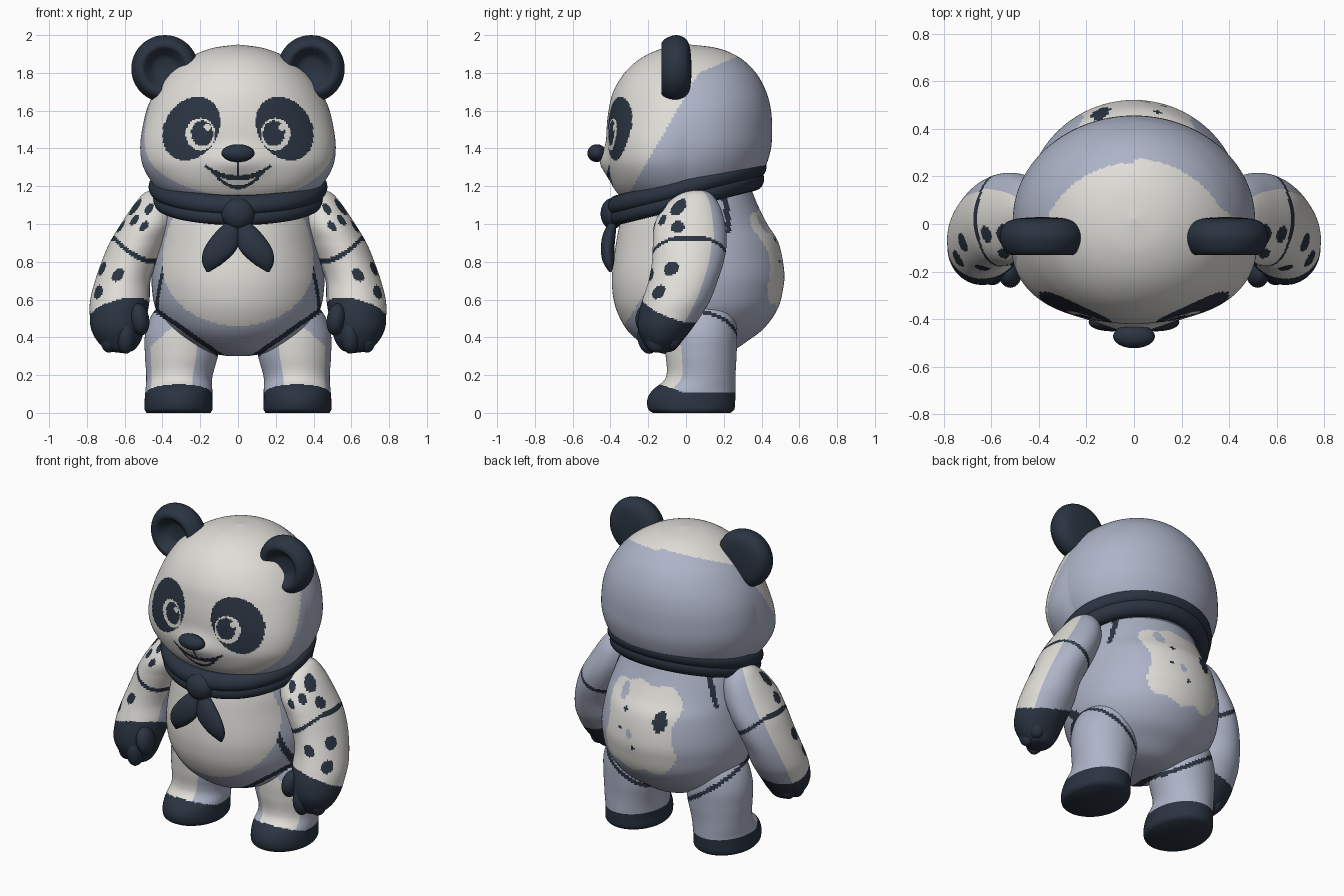
import bpy, bmesh, math
from math import sin, cos, pi, hypot, exp
from mathutils import Matrix, Vector

if "Cube" in bpy.data.objects:
    bpy.data.objects.remove(bpy.data.objects["Cube"], do_unlink=True)


def material(name, colour):
    mat = bpy.data.materials.new(name)
    mat.use_nodes = True
    mat.diffuse_color = (*colour, 1)
    shader = mat.node_tree.nodes["Principled BSDF"]
    shader.inputs["Base Color"].default_value = (*colour, 1)
    shader.inputs["Roughness"].default_value = 0.8
    return mat


CREAM, GREY, NAVY = range(3)
MATERIALS = [material("cream", (0.75, 0.73, 0.69)),
             material("lavender_grey", (0.42, 0.455, 0.575)),
             material("dark_navy", (0.023, 0.034, 0.053))]


def finish(name, bm):
    """Turn a bmesh into a smooth shaded object."""
    bmesh.ops.recalc_face_normals(bm, faces=bm.faces)
    mesh = bpy.data.meshes.new(name)
    bm.to_mesh(mesh)
    bm.free()
    for mat in MATERIALS:
        mesh.materials.append(mat)
    obj = bpy.data.objects.new(name, mesh)
    bpy.context.collection.objects.link(obj)
    bpy.ops.object.select_all(action='DESELECT')
    obj.select_set(True)
    bpy.context.view_layer.objects.active = obj
    bpy.ops.object.shade_smooth_by_angle(angle=math.radians(60))
    return obj


def spline(rows, steps):
    """Smooth interpolation between neighbouring profile rows."""
    out = []
    for i in range(len(rows) - 1):
        a, b, c, d = (rows[min(max(i + k, 0), len(rows) - 1)] for k in (-1, 0, 1, 2))
        for s in range(steps):
            t = s / steps
            out.append([q + t * (r - p) / 2 + t * t * (2 * p - 5 * q + 4 * r - e) / 2
                        + t ** 3 * (3 * q - p - 3 * r + e) / 2
                        for p, q, r, e in zip(a, b, c, d)])
    return out + [list(rows[-1])]


def loft(name, rows, colour, segs=64, steps=8, side=1, focus=0, warp=None):
    """Stack ellipses (z, cx, cy, rx, ry); colour(x, y, z, u, v) picks each face's material."""
    bm = bmesh.new()
    angles = []
    for k in range(segs):
        t = 2 * pi * k / segs - pi
        angles.append(t - focus * sin(t) - pi / 2)
    rings = []
    for z, cx, cy, rx, ry in spline(rows, steps):
        ring = []
        for a in angles:
            p = Vector((cx + max(rx, .001) * cos(a), cy + max(ry, .001) * sin(a), z))
            ring.append(bm.verts.new(warp(p) if warp else p))
        rings.append(ring)
    for low, high in zip(rings, rings[1:]):
        for k in range(segs):
            n = (k + 1) % segs
            face = bm.faces.new((low[k], low[n], high[n], high[k]))
            p = face.calc_center_median()
            gap = (angles[n] - angles[k]) % (2 * pi)
            mid = angles[k] + gap / 2
            face.material_index = colour(p.x, p.y, p.z, cos(mid), sin(mid))
    for ring in (rings[0], rings[-1]):
        cap = bm.faces.new(ring)
        p = cap.calc_center_median()
        cap.material_index = colour(p.x, p.y, p.z, 0, 0)
    for vert in bm.verts:
        vert.co.x *= side
    return finish(name, bm)


def navy(*_):
    return NAVY


def ellipsoid(name, centre, radii, turn=0):
    bm = bmesh.new()
    matrix = (Matrix.Translation(centre) @ Matrix.Rotation(turn, 4, 'Y')
              @ Matrix.Diagonal((*radii, 1)))
    bmesh.ops.create_uvsphere(bm, u_segments=32, v_segments=20, radius=1, matrix=matrix)
    for face in bm.faces:
        face.material_index = NAVY
    return finish(name, bm)


def front_back(rows):
    """Rows of (z, half width, front y, back y) to loft rows."""
    return [(z, 0, (f + b) / 2, rx, (b - f) / 2) for z, rx, f, b in rows]


# Head: face painted by rule, grey behind
def head_colour(x, y, z, u, v):
    if y < 0:
        ax = abs(x)
        dx, dz = ax - .247, z - 1.505
        patch = hypot((.55 * dx - .83 * dz) / .178, (.83 * dx + .55 * dz) / .14)
        if patch < 1:
            ex = x - math.copysign(.198, x)
            ez = z - 1.475
            glint = hypot(ex - .035, ez - .037) < .017
            iris = hypot((ax - .19) / .058, (ez - .004) / .068) < 1
            white = hypot(ex / .078, ez / .086) < 1
            return CREAM if glint or (white and not iris) else NAVY
        upper, lower = 1.25 + 1.9 * x * x, 1.19 + 4.6 * x * x
        if ax < .175 and abs(z - upper) < .008:
            return NAVY
        if lower - .006 < z < upper:
            teeth = ax < .095 and lower + .014 < z < upper - .02
            return CREAM if teeth else NAVY
        if ax < .007 and 1.25 < z < 1.35:
            return NAVY
    edge = (-.02 if x > 0 else -.06) + .58 * (z - 1.65) + 1.8 * max(0, z - 1.8)
    return GREY if y > edge else CREAM


def cheeks_and_muzzle(p):
    if p.y < 0:
        x, y = p.x, p.y
        r = hypot(x, y)
        bulge = .17 * abs(x ** 3 * y) / r ** 5 * exp(-((p.z - 1.34) / .2) ** 2)
        p.x += x * bulge
        p.y += y * bulge - .043 * exp(-(x / .15) ** 2 - ((p.z - 1.33) / .08) ** 2)
    return p


loft("head", front_back([
    (1.08, .28, -.24, .28), (1.13, .36, -.33, .32), (1.2, .43, -.385, .37),
    (1.3, .485, -.41, .42), (1.4, .507, -.415, .45), (1.5, .505, -.42, .456),
    (1.6, .485, -.41, .45), (1.7, .44, -.385, .425), (1.8, .365, -.325, .37),
    (1.88, .26, -.235, .285), (1.93, .14, -.12, .17), (1.95, .001, .019, .021)]),
    head_colour, segs=240, steps=14, focus=.5, warp=cheeks_and_muzzle)
ellipsoid("nose", (0, -.472, 1.375), (.088, .05, .047))


# Hip seam shared by the body and legs
def hip_seam(x, y, z):
    return abs(z - (.31 + .7 * (abs(x) - .1) - .2 * max(0, y))) < .015


# Body: cream belly, cream patch with spots on the back, dark seams
def body_colour(x, y, z, u, v):
    ax = abs(x)
    if hip_seam(x, y, z) and z < .6:
        return NAVY
    if y < 0 and hypot(x / .4, (z - .78) / (.5 if z > .78 else .32)) < 1:
        return CREAM
    armhole = abs(hypot((y - .02) / .205, (z - .95) / .4) - 1) < .07
    if ax > .3 and armhole and z > (.54 if y < 0 else .95):
        return NAVY
    if y > .2:
        if hypot((x + .14) / .04, (z - .89) / .06) < 1:
            return NAVY
        for sx, sz, r in ((.1, .92, .014), (.13, .8, .012), (.02, .7, .014)):
            if hypot(x - sx, z - sz) < r:
                return NAVY
        if hypot((x - .15) / .03, (z - 1.0) / .05) < 1 or hypot(x - .05, z - .78) < .025:
            return GREY
        wobble = .02 * sin(21 * z) + .015 * sin(34 * x)
        if (ax / (.24 + wobble)) ** 4 + (abs(z - .815) / (.275 + wobble)) ** 4 < 1:
            return CREAM
    return GREY


loft("body", front_back([
    (.3, .05, -.05, .15), (.325, .18, -.16, .24), (.38, .29, -.25, .325),
    (.45, .375, -.32, .415), (.55, .435, -.37, .485), (.65, .455, -.39, .513),
    (.75, .455, -.39, .52), (.9, .43, -.37, .49), (1.0, .41, -.35, .43),
    (1.1, .38, -.32, .38), (1.2, .33, -.27, .34)]),
    body_colour, segs=200, steps=10)

# Arms: spots given as (angle in degrees, height, radius)
SPOTS = [(-30, 1.09, .045), (-80, 1.08, .03), (-85, .99, .025), (-55, 1.02, .028),
         (-20, .985, .032), (-76, .73, .035), (-26, .765, .038), (-38, .64, .037)]


def arm_colour(x, y, z, u, v):
    if z < .59 - .4 * (y + .2) - .04 * u:
        return NAVY
    elbow = min(.92, .8 + 2.5 * (x - .43) ** 2)
    if abs(z - elbow) < .014:
        return NAVY
    if .5 * u - .85 * v < (-.2 if z > elbow else -.08):
        return GREY
    angle = math.atan2(v, u)
    for degrees, height, r in SPOTS:
        if hypot((angle - math.radians(degrees)) * .16, z - height) < r:
            return NAVY
    return CREAM


ARM = [(1.182, .43, .055, .005, .005), (1.165, .435, .05, .06, .075),
       (1.1, .445, .035, .108, .142), (1.0, .48, .02, .14, .187),
       (.9, .53, .02, .15, .195), (.8, .575, .01, .147, .19),
       (.7, .61, -.015, .147, .183), (.6, .625, -.05, .157, .18),
       (.53, .632, -.08, .153, .17), (.45, .637, -.11, .142, .145),
       (.38, .63, -.125, .115, .105), (.33, .62, -.13, .065, .065),
       (.318, .62, -.13, .005, .005)]


# Legs with built-in feet
def leg_colour(x, y, z, u, v):
    if z < .11 - .35 * min(0, y + .02) or hip_seam(x, y, z):
        return NAVY
    front = v < -.55 and u > -.4 and z < .47 - .9 * max(0, x - .33)
    return CREAM if front else GREY


LEG = [(0, .315, .03, .168, .205), (.02, .315, .028, .18, .228),
       (.07, .315, .028, .179, .233), (.12, .313, .042, .177, .22),
       (.17, .312, .072, .174, .19), (.22, .308, .081, .179, .182),
       (.31, .299, .08, .194, .188), (.42, .295, .08, .196, .19),
       (.53, .28, .08, .17, .176), (.6, .27, .08, .1, .12)]

TAIL = [(1.03, .02, -.38, .02, .015), (.95, .06, -.405, .064, .033),
        (.87, .092, -.415, .087, .036), (.8, .13, -.41, .06, .03),
        (.745, .16, -.4, .006, .006)]

FINGERS = [("thumb", (.52, -.2, .495), (.05, .068, .085), .15),
           ("index_finger", (.595, -.195, .41), (.052, .062, .097), 0),
           ("middle_finger", (.672, -.155, .41), (.054, .065, .092), -.2),
           ("little_finger", (.67, -.075, .42), (.055, .055, .085), -.2)]

# Ear profile (radius, depth) spun round the front-back axis, dished in front
EAR = [(.001, -.012), (.06, -.02), (.092, -.05), (.12, -.076), (.155, -.06),
       (.178, 0), (.16, .052), (.12, .074), (.06, .082), (.001, .084)]


def ear(name, side):
    bm = bmesh.new()
    verts = [bm.verts.new((r, y, 0)) for r, y in spline(EAR, 4)]
    edges = [bm.edges.new(pair) for pair in zip(verts, verts[1:])]
    bmesh.ops.spin(bm, geom=verts + edges, cent=(0, 0, 0), axis=(0, 1, 0),
                   angle=2 * pi, steps=48, use_duplicate=False)
    bmesh.ops.remove_doubles(bm, verts=bm.verts, dist=.0015)
    bmesh.ops.translate(bm, verts=bm.verts, vec=(.387 * side, -.055, 1.822))
    for face in bm.faces:
        face.material_index = NAVY
    finish(name, bm)


for side, label in ((1, "left"), (-1, "right")):
    loft(label + "_arm", ARM, arm_colour, segs=140, steps=11, side=side)
    loft(label + "_leg", LEG, leg_colour, segs=120, steps=9, side=side)
    loft(label + "_scarf_tail", TAIL, navy, segs=32, side=side)
    ear(label + "_ear", side)
    for part, (x, y, z), radii, turn in FINGERS:
        ellipsoid(f"{label}_{part}", (x * side, y, z), radii, turn * side)

# Scarf: two folds sloping down to the knot
for fold, lift, radius in (("upper", .03, .424), ("lower", -.03, .41)):
    bpy.ops.mesh.primitive_torus_add(major_segments=80, minor_segments=16,
                                     major_radius=radius, minor_radius=.05)
    scarf = bpy.context.object
    scarf.name = fold + "_scarf_fold"
    scarf.data.materials.append(MATERIALS[NAVY])
    for vert in scarf.data.vertices:
        vert.co.y = vert.co.y * .89 + .005
        vert.co.z += 1.165 + lift + .25 * vert.co.y
    bpy.ops.object.shade_smooth_by_angle(angle=math.radians(60))
ellipsoid("scarf_knot", (0, -.39, 1.055), (.088, .062, .082))
